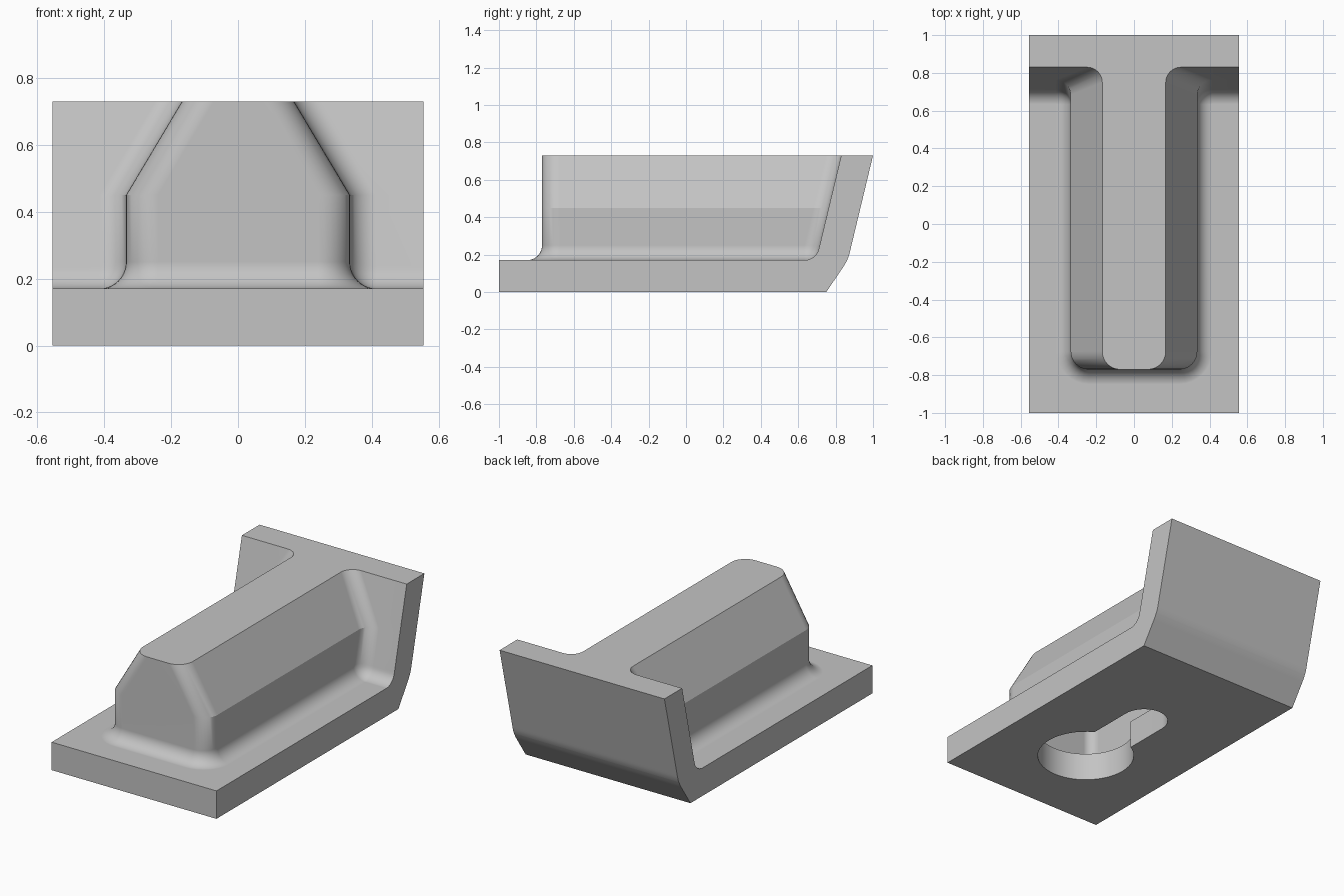
import bpy, bmesh, math

cube = bpy.data.objects.get("Cube")
if cube:
    bpy.data.objects.remove(cube, do_unlink=True)

HALF, TOP, FLOOR, KNEE = 0.555, 0.73, 0.17, 0.45
R = 0.08            # fillet radius where rib, plate and wall meet
RIB, CREST, NOSE = 0.335, 0.168, -0.77
STEPS = 8

grey = bpy.data.materials.new("plain grey")
grey.use_nodes = True
grey.diffuse_color = (0.55, 0.55, 0.55, 1)
grey.node_tree.nodes["Principled BSDF"].inputs["Base Color"].default_value = (0.55, 0.55, 0.55, 1)


def arc(cx, cy, r, a0, a1, n=STEPS):
    angles = [math.radians(a0 + (a1 - a0) * i / n) for i in range(n + 1)]
    return [(cx + r * math.cos(a), cy + r * math.sin(a)) for a in angles]


def back_y(z):
    # sloped outer back with a softly rounded bend
    lower = 0.75 + 0.68 * z
    upper = 1 - 0.24 * (TOP - z)
    if z <= 0.13:
        return lower
    return upper if z >= 0.21 else lower - 0.44 * (z - 0.13) ** 2 / 0.16


def t_section(z):
    # horizontal slice through rib and wall, widened by the floor fillet
    dz = max(FLOOR + R - z, 0)
    reach = max(math.sqrt(max(R * R - dz * dz, 0)), 0.002)
    grow = R - reach
    wall = 0.83 - 0.24 * (TOP - z)
    if z < 0.231:
        wall = min(wall, 0.633 + reach)
    w = RIB - max(z - KNEE, 0) / (TOP - KNEE) * (RIB - CREST) + grow
    nose, corner = NOSE - grow, 0.095 + grow
    half = [(HALF, back_y(z)), (HALF, wall)]
    half += arc(w + reach, wall - reach, reach, 90, 180)
    half += arc(w - corner, nose + corner, corner, 0, -90)
    return half + [(-x, y) for x, y in reversed(half)]


def ring(bm, outline, z):
    return [bm.verts.new((x, y, z)) for x, y in outline]


def bridge(bm, a, b):
    for i in range(len(a)):
        j = (i + 1) % len(a)
        bm.faces.new((a[i], a[j], b[j], b[i]))


def finish(name, bm):
    bmesh.ops.recalc_face_normals(bm, faces=bm.faces)
    mesh = bpy.data.meshes.new(name)
    bm.to_mesh(mesh)
    bm.free()
    mesh.materials.append(grey)
    obj = bpy.data.objects.new(name, mesh)
    bpy.context.collection.objects.link(obj)
    return obj


def loft(name, sections):
    bm = bmesh.new()
    rings = [ring(bm, outline, z) for outline, z in sections]
    for a, b in zip(rings, rings[1:]):
        bridge(bm, a, b)
    bm.faces.new(rings[0])
    bm.faces.new(rings[-1])
    return finish(name, bm)


# Plate, back wall and rib as one solid
bm = bmesh.new()
levels = [FLOOR + R - R * math.cos(math.pi / 2 * i / 10) for i in range(11)]
levels += [KNEE, TOP]
upper = [ring(bm, t_section(z), z) for z in levels]
for a, b in zip(upper, upper[1:]):
    bridge(bm, a, b)
bm.faces.new(upper[-1])


def plate(z):
    return [(HALF, back_y(z)), (HALF, -1), (-HALF, -1), (-HALF, back_y(z))]


lower = [ring(bm, plate(z), z) for z in (0, 0.13, 0.15)]
for a, b in zip(lower, lower[1:]):
    bridge(bm, a, b)
bm.faces.new(lower[0])
slab = upper[0]
front = ring(bm, plate(FLOOR)[1:3], FLOOR)
last = lower[-1]
bm.faces.new((last[0], last[1], front[0], slab[1], slab[0]))
bm.faces.new((last[1], last[2], front[1], front[0]))
bm.faces.new((last[2], last[3], slab[-1], slab[-2], front[1]))
bm.faces.new((last[3], last[0], slab[0], slab[-1]))
bm.faces.new(slab[1:-1] + [front[1], front[0]])
body = finish("ribbed_bracket", bm)

# Keyhole through the underside
HOLE, SLOT, HOLE_Y, SLOT_Y = 0.275, 0.135, -0.43, 0.09
lean = math.degrees(math.asin(SLOT / HOLE))
outline = arc(0, HOLE_Y, HOLE, 90 + lean, 450 - lean, 40) + arc(0, SLOT_Y, SLOT, 0, 180, 20)
keyhole = loft("keyhole_cutter", [(outline, -0.1), (outline, FLOOR + 0.01)])


# Hollow inside the rib
def hollow(w, back, r=0.06):
    half = arc(w - r, back - r, r, 90, 0) + arc(w - r, -0.715 + r, r, 0, -90)
    return half + [(-x, y) for x, y in reversed(half)]


cavity = loft("cavity_cutter", [(hollow(0.285, 0.62), FLOOR), (hollow(0.285, 0.66), KNEE - 0.015),
                                (hollow(0.145, 0.71), TOP - 0.06)])

bpy.context.view_layer.objects.active = body
body.select_set(True)
for cutter in (cavity, keyhole):
    cutter.hide_render = True
    cut = body.modifiers.new(cutter.name, "BOOLEAN")
    cut.operation, cut.solver, cut.object = "DIFFERENCE", "EXACT", cutter
    bpy.ops.object.modifier_apply(modifier=cut.name)
    bpy.data.objects.remove(cutter, do_unlink=True)

for obj in bpy.context.selected_objects:
    obj.select_set(obj == body)
bpy.ops.object.shade_smooth_by_angle(angle=math.radians(25))
weighted = body.modifiers.new("even shading", "WEIGHTED_NORMAL")
weighted.keep_sharp = True
